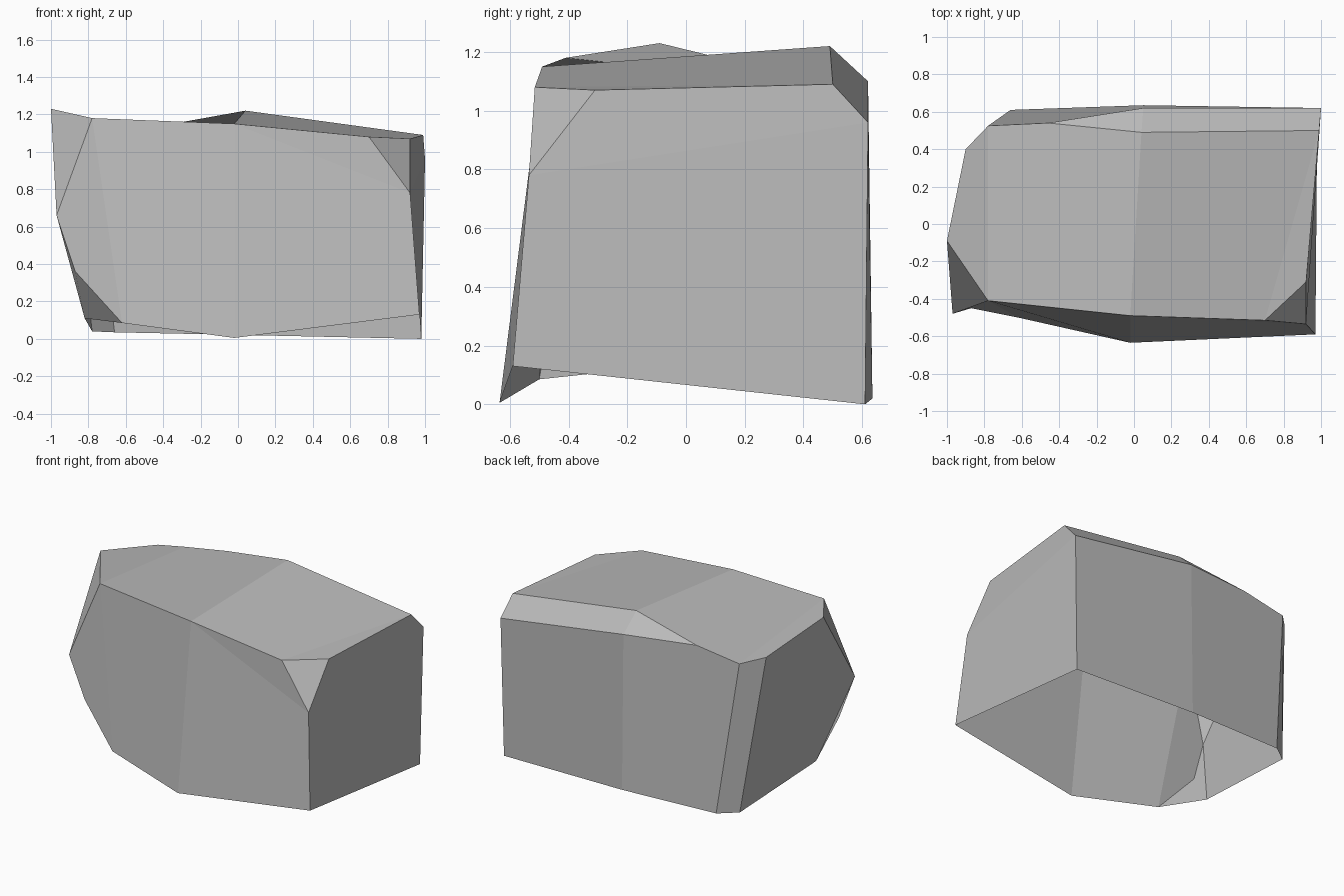
import bpy
import bmesh

# Remove the default cube only
default_cube = bpy.data.objects.get("Cube")
if default_cube:
    bpy.data.objects.remove(default_cube, do_unlink=True)


def make_material(name, colour):
    material = bpy.data.materials.new(name)
    material.use_nodes = True
    material.diffuse_color = colour
    shader = next(node for node in material.node_tree.nodes
                  if node.type == "BSDF_PRINCIPLED")
    shader.inputs["Base Color"].default_value = colour
    return material


def make_faceted_shell(name, corners, facets, material):
    """Build flat facets between named corners; each facet lists its outline."""
    shell = bmesh.new()
    verts = {label: shell.verts.new(point) for label, point in corners.items()}
    for outline in facets:
        shell.faces.new([verts[label] for label in outline.split()])
    bmesh.ops.recalc_face_normals(shell, faces=list(shell.faces))

    mesh = bpy.data.meshes.new(name)
    shell.to_mesh(mesh)
    shell.free()
    mesh.materials.append(material)
    rock = bpy.data.objects.new(name, mesh)
    bpy.context.collection.objects.link(rock)
    return rock


corners = {
    # Ground rim, from the +x front corner round to the +x back corner
    "foot_front_east": (.97, -.59, .13),
    "foot_front": (-.02, -.635, .005),
    "foot_front_west": (-.62, -.5, .085),
    "foot_west": (-.82, -.265, .11),
    "foot_back_west": (-.78, .52, .04),
    "foot_back_bevel": (-.66, .61, .035),
    "foot_back": (.05, .635, .02),
    "foot_back_east": (.98, .61, 0),
    # Jutting side corners
    "jut_west": (-.97, -.48, .66),
    "jut_low": (-.87, -.45, .36),
    "jut_east": (.92, -.535, .78),
    "jut_back": (1, .62, .96),
    # Top outline
    "top_front_west": (-.78, -.41, 1.18),
    "peak": (-1, -.09, 1.23),
    "top_west": (-.9, .4, 1.11),
    "top_back_west": (-.78, .525, 1.08),
    "bevel_tip": (-.46, .54, 1.13),
    "bevel_low": (.05, .62, 1.1),
    "top_back": (.04, .49, 1.22),
    "top_back_east": (.99, .5, 1.09),
    "top_east": (.92, -.31, 1.07),
    "top_front_east": (.7, -.515, 1.08),
    "top_front": (-.02, -.49, 1.15),
}

facets = [
    # Top
    "peak top_front_west top_back_west top_west",
    "top_front_west top_front top_back bevel_tip top_back_west",
    "top_front top_front_east top_back_east top_back",
    "top_front_east top_east top_back_east",
    # Bevel along the back edge
    "top_back bevel_low bevel_tip",
    "top_back top_back_east jut_back bevel_low",
    # Front
    "top_front_west jut_west jut_low foot_front_west",
    "top_front_west foot_front_west foot_front top_front",
    "top_front foot_front foot_front_east jut_east",
    "top_front jut_east top_front_east",
    "top_front_east jut_east top_east",
    # East side
    "top_east jut_east jut_back top_back_east",
    "jut_east foot_front_east foot_back_east jut_back",
    # Back
    "jut_back foot_back_east foot_back bevel_low",
    "bevel_low foot_back foot_back_bevel top_back_west bevel_tip",
    "top_back_west foot_back_bevel foot_back_west top_west",
    # West side
    "peak jut_west top_front_west",
    "jut_west foot_west foot_front_west jut_low",
    "peak foot_back_west foot_west jut_west",
    "peak top_west foot_back_west",
]

stone_grey = make_material("stone grey", (.5, .5, .5, 1))
make_faceted_shell("boulder", corners, facets, stone_grey)
